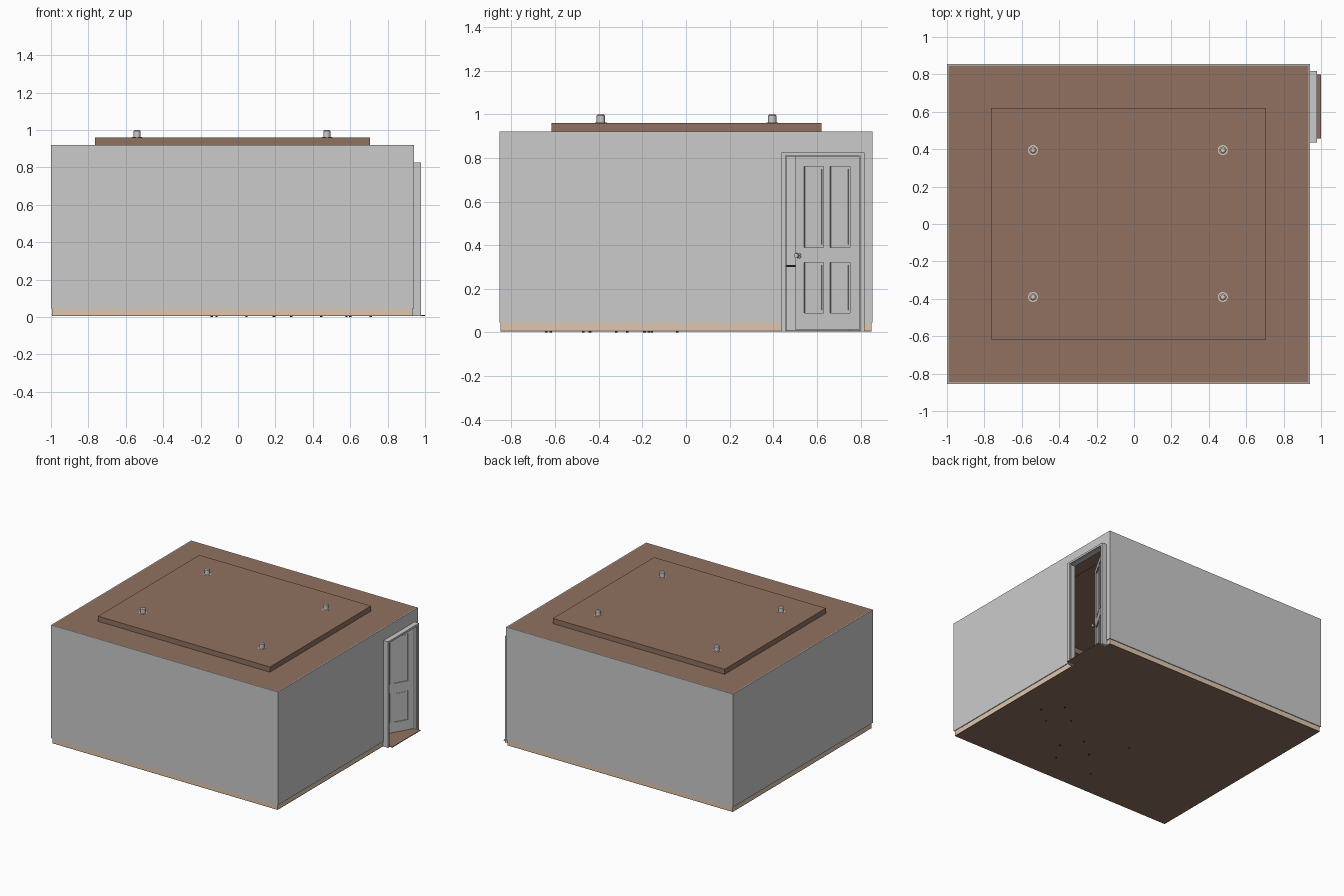
import bpy, bmesh, math
from mathutils import Matrix, Vector

if "Cube" in bpy.data.objects:
    bpy.data.objects.remove(bpy.data.objects["Cube"])


def material(name, rgb):
    m = bpy.data.materials.new(name)
    m.diffuse_color = (*rgb, 1)
    m.use_nodes = True
    m.node_tree.nodes["Principled BSDF"].inputs["Base Color"].default_value = m.diffuse_color
    return m


BROWN = material("brown", (0.28, 0.165, 0.115))
BEIGE = material("beige", (0.73, 0.57, 0.43))
DARK = material("dark", (0.02, 0.02, 0.02))


def add_box(bm, x0, x1, y0, y1, z0, z1):
    mat = Matrix.Translation(((x0 + x1) / 2, (y0 + y1) / 2, (z0 + z1) / 2))
    bmesh.ops.create_cube(bm, size=1, matrix=mat @ Matrix.Diagonal((x1 - x0, y1 - y0, z1 - z0, 1)))


def finish(name, bm, mat=None):
    me = bpy.data.meshes.new(name)
    bm.to_mesh(me)
    bm.free()
    ob = bpy.data.objects.new(name, me)
    bpy.context.collection.objects.link(ob)
    if mat:
        me.materials.append(mat)
    return ob


def boxes(name, specs, mat=None):
    bm = bmesh.new()
    for s in specs:
        add_box(bm, *s)
    return finish(name, bm, mat)


def cylinder(name, r, z0, z1, loc, mat=None, axis='Z', r2=None):
    bm = bmesh.new()
    bmesh.ops.create_cone(bm, cap_ends=True, segments=24, radius1=r,
                          radius2=r if r2 is None else r2, depth=z1 - z0,
                          matrix=Matrix.Translation((0, 0, (z0 + z1) / 2)))
    if axis == 'X':
        bm.transform(Matrix.Rotation(math.pi / 2, 4, 'Y'))
    for f in bm.faces:
        f.smooth = len(f.verts) == 4
    for e in bm.edges:
        e.smooth = all(f.smooth for f in e.link_faces)
    ob = finish(name, bm, mat)
    ob.location = loc
    return ob


# room extents
X0, X1, Y, T = -1.0, 0.94, 0.855, 0.007
ZB, ZT, FLOOR = 0.045, 0.92, 0.008
D0, D1, DZ = 0.437, 0.817, 0.825      # door casing outer edges

# walls, leaving the doorway open
boxes("front_wall", [(X0, X1, -Y, -Y + T, ZB, ZT)])
boxes("back_wall", [(X0, X1, Y - T, Y, ZB, ZT)])
boxes("left_wall", [(X0, X0 + T, -Y + T, Y - T, ZB, ZT)])
boxes("right_wall", [(X1 - T, X1, -Y + T, D0 + .01, ZB, ZT),
                     (X1 - T, X1, D1 - .01, Y - T, ZB, ZT),
                     (X1 - T, X1, D0 + .01, D1 - .01, DZ - .01, ZT)])

# baseboards, slightly inside the wall line
bx0, bx1, by = X0 + .006, X1 - .006, Y - .006
boxes("baseboards", [(bx0, bx1, -by, -by + .012, FLOOR, ZB),
                     (bx0, bx1, by - .012, by, FLOOR, ZB),
                     (bx0, bx0 + .012, -by + .012, by - .012, FLOOR, ZB),
                     (bx1 - .012, bx1, -by + .012, D0 + .01, FLOOR, ZB),
                     (bx1 - .012, bx1, D1 - .01, by - .012, FLOOR, ZB)], BEIGE)

# floor and doorway threshold
boxes("floor", [(bx0, bx1, -by, by, .005, FLOOR + .002),
                (bx1, 1.0, .457, .8, .005, FLOOR + .002)], BROWN)

# ceiling: flat ring with a raised tray open to the room
TX0, TX1, TY0, TY1, TZ = -.765, .705, -.617, .62, .96


def rect(bm, x0, x1, y0, y1, z):
    return [bm.verts.new(p) for p in ((x0, y0, z), (x1, y0, z), (x1, y1, z), (x0, y1, z))]


bm = bmesh.new()
rings = [rect(bm, X0 + T, X1 - T, -Y + T, Y - T, ZT),
         rect(bm, TX0, TX1, TY0, TY1, ZT),
         rect(bm, TX0, TX1, TY0, TY1, TZ)]
for a, b in zip(rings, rings[1:]):
    for i in range(4):
        j = (i + 1) % 4
        bm.faces.new((a[i], a[j], b[j], b[i]))
bm.faces.new(rings[-1])
finish("tray_ceiling", bm, BROWN)

# recessed ceiling lights
for i, (x, y) in enumerate([(-.54, .395), (.475, .395), (-.54, -.39), (.475, -.39)]):
    cylinder(f"light_trim_{i}", .027, TZ - .003, TZ + .001, (x, y, 0), BEIGE)
    cylinder(f"light_can_{i}", .019, TZ - .002, .994, (x, y, 0))
    cylinder(f"light_cap_{i}", .019, .994, 1.0, (x, y, 0), r2=.012)

# door casing with an inner stop
boxes("door_frame", [(.925, .978, D0, .457, .005, DZ),
                     (.925, .978, .797, D1, .005, DZ),
                     (.925, .978, .457, .797, .81, DZ),
                     (.955, .968, .457, .461, .005, .81),
                     (.955, .968, .793, .797, .005, .81),
                     (.955, .968, .461, .793, .806, .81)])

# four-panel door, modelled from its hinge edge along -y, then swung inward
W, H0, H1, TH = .335, .012, .806, .022
cols, rows = [(.046, .152), (.186, .289)], [(.09, .32), (.39, .76)]
bm = bmesh.new()
add_box(bm, -.016, -.006, -W + .01, -.01, H0 + .01, H1 - .01)
for u0, u1 in [(0, .046), (.152, .186), (.289, W)]:
    add_box(bm, -TH, 0, -u1, -u0, H0, H1)
for u0, u1 in cols:
    for z0, z1 in [(H0, .09), (.32, .39), (.76, H1)]:
        add_box(bm, -TH, 0, -u1, -u0, z0, z1)
    for z0, z1 in rows:
        add_box(bm, -.0195, -.0025, -u1 + .012, -u0 - .012, z0 + .012, z1 - .012)
door = finish("door", bm)
door.location = (.95, .792, 0)
door.rotation_euler.z = math.radians(-30)

# door knobs on both faces
for side, x in (("outer", .0), ("inner", -TH)):
    s = 1 if x == 0 else -1
    for part, r, a, b in (("rose", .013, 0, .004), ("stem", .005, .004, .014), ("knob", .011, .014, .026)):
        lo, hi = sorted((x + s * a, x + s * b))
        ob = cylinder(f"{side}_door_{part}", r, lo, hi, (0, -.318, .352), DARK if part == "stem" else None, 'X')
        ob.parent = door

# board on the inside of the front wall
boxes("wall_board", [(-.84, -.12, -Y + T, -Y + T + .01, .38, .73)], BEIGE)

# low cabinet seen through the door gap
boxes("cabinet", [(-.98, -.72, .2, .75, FLOOR, .3)])
boxes("cabinet_top", [(-.98, -.71, .19, .76, .3, .31)], DARK)

# furniture feet just showing under the floor
feet = [(.71, -.17), (.6, -.04), (.58, -.27), (.445, -.157), (.19, -.32),
        (.045, -.44), (.285, -.47), (.195, -.62), (-.14, -.64), (-.115, -.19)]
for i, (x, y) in enumerate(feet):
    cylinder(f"furniture_foot_{i}", .006, 0, .02, (x, y, 0), DARK)
